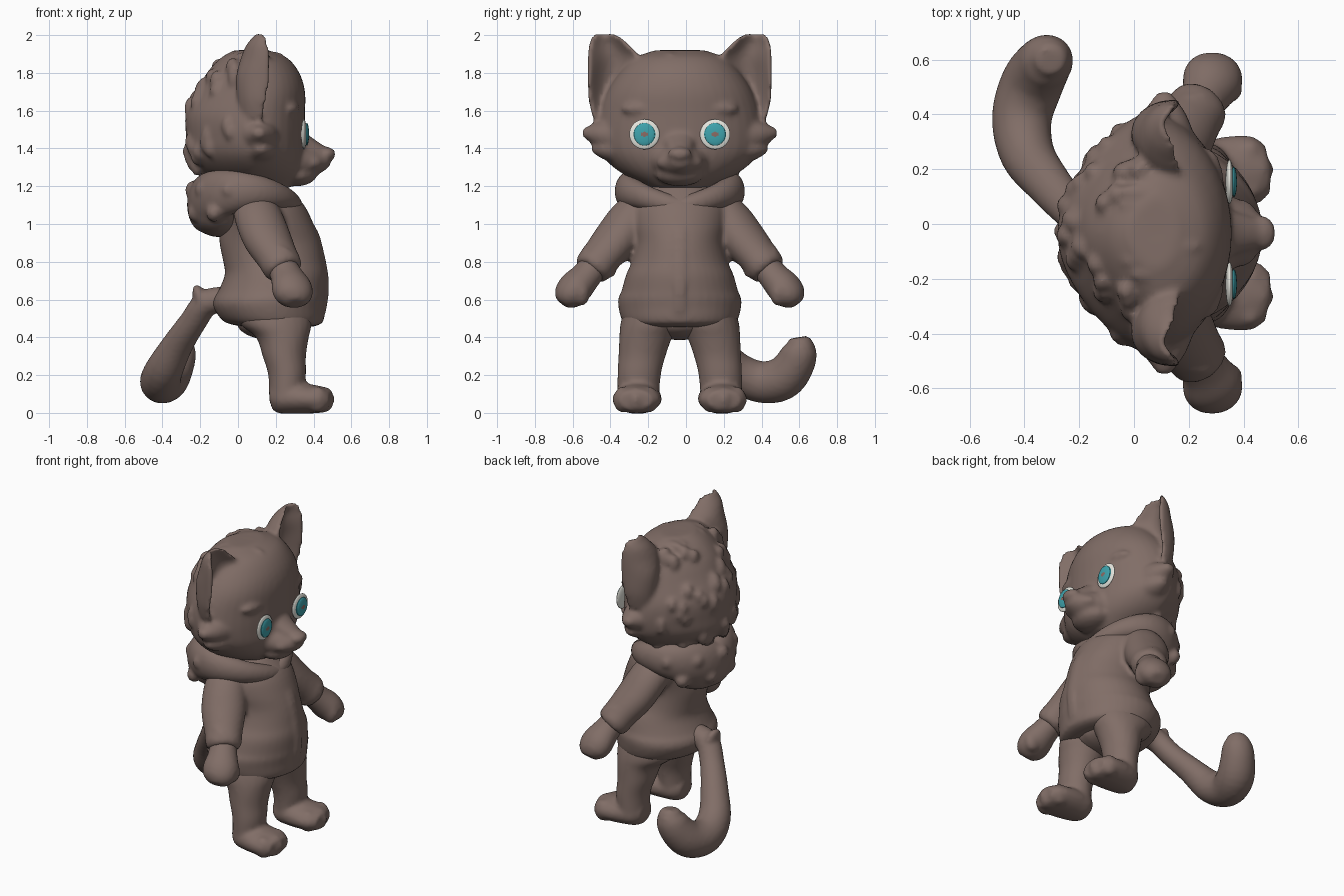
import bpy, bmesh, math, random
from mathutils import Vector, Matrix

random.seed(4)
if "Cube" in bpy.data.objects:
    bpy.data.objects.remove(bpy.data.objects["Cube"])
MID = -0.033  # plane of symmetry


def material(name, rgb):
    m = bpy.data.materials.new(name)
    m.use_nodes = True
    m.diffuse_color = (*rgb, 1)
    bsdf = m.node_tree.nodes["Principled BSDF"]
    bsdf.inputs["Base Color"].default_value = (*rgb, 1)
    bsdf.inputs["Roughness"].default_value = 0.8
    return m


BROWN = material("warm_brown", (0.22, 0.155, 0.135))
WHITE = material("eye_white", (0.80, 0.80, 0.74))
TEAL = material("iris_teal", (0.05, 0.37, 0.42))
PUPIL = material("pupil_brown", (0.26, 0.15, 0.13))


def ball(bm, c, r, turn=Matrix(), segments=16):
    m = Matrix.Translation(c) @ turn @ Matrix.Diagonal((*r, 1))
    bmesh.ops.create_uvsphere(bm, u_segments=segments, v_segments=segments * 3 // 4, radius=1, matrix=m)


def spline(pts, steps=4):
    """Smooth path through points that also carry their radii."""
    p = [Vector(q) for q in pts]
    p = [p[0]] + p + [p[-1]]
    out = []
    for a, b, c, d in zip(p, p[1:], p[2:], p[3:]):
        for i in range(steps):
            t = i / steps
            out.append(0.5 * (2 * b + (c - a) * t + (2 * a - 5 * b + 4 * c - d) * t * t
                              + (3 * b - a - 3 * c + d) * t ** 3))
    return out + [p[-1]]


def tube(bm, pts, flat=False, cupped=False, taper=0, n=24):
    """Loft of ellipses along x, y, z, radius, radius; flat keeps rings level,
    cupped hollows the front, taper narrows the back."""
    path = spline(pts)
    rings = []
    for i, q in enumerate(path):
        c, (ra, rb) = Vector(q[:3]), q[3:]
        u, v = Vector((1, 0, 0)), Vector((0, 1, 0))
        if not flat:
            t = (Vector(path[min(i + 1, len(path) - 1)][:3]) - Vector(path[max(i - 1, 0)][:3])).normalized()
            u = t.cross(Vector((0, 0, 1))).normalized()
            v = u.cross(t)
        ring = []
        for k in range(n):
            a = math.tau * k / n
            ca, sa = math.cos(a), math.sin(a)
            sa *= 1 - taper * max(0, -ca)
            if cupped and ca > 0:
                ca *= 1 - 1.5 * ca
            ring.append(bm.verts.new(c + u * ra * ca + v * rb * sa))
        rings.append(ring)
    for r, s in zip(rings, rings[1:]):
        for k in range(n):
            bm.faces.new((r[k], r[(k + 1) % n], s[(k + 1) % n], s[k]))
    bm.faces.new(rings[0][::-1])
    bm.faces.new(rings[-1])


def stack(bm, rows, y=0, **kw):
    """Level rings given as z, centre x, radius x, radius y."""
    tube(bm, [(cx, y, z, rx, ry) for z, cx, rx, ry in rows], flat=True, **kw)


def finish(name, bm, voxel=0.0145, smooth=4):
    me = bpy.data.meshes.new(name)
    bm.to_mesh(me)
    bm.free()
    ob = bpy.data.objects.new(name, me)
    ob.location.y = MID
    bpy.context.collection.objects.link(ob)
    me.materials.append(BROWN)
    for f in me.polygons:
        f.use_smooth = True
    if voxel:
        r = ob.modifiers.new("blend", "REMESH")
        r.mode, r.voxel_size, r.use_smooth_shade = "VOXEL", voxel, True
        s = ob.modifiers.new("soften", "SMOOTH")
        s.factor, s.iterations = 0.5, smooth
    return ob


# Head: skull, muzzle, bridge, nose, chin
bm = bmesh.new()
skull = [(1.19, .12, .15, .15), (1.27, .07, .26, .31), (1.36, .045, .31, .41),
         (1.46, .04, .315, .44), (1.58, .04, .315, .43), (1.70, .07, .285, .385),
         (1.80, .08, .245, .32), (1.88, .085, .175, .24), (1.92, .07, .09, .13)]
stack(bm, skull, taper=.3, n=40)
tube(bm, [(.18, 0, 1.36, .22, .14), (.33, 0, 1.335, .15, .10),
          (.42, 0, 1.335, .10, .07), (.48, 0, 1.35, .05, .04)])
tube(bm, [(.28, 0, 1.47, .10, .06), (.36, 0, 1.42, .08, .05), (.46, 0, 1.375, .05, .03)])
ball(bm, (.468, 0, 1.37), (.05, .065, .038))
ball(bm, (.31, 0, 1.265), (.11, .13, .065))
for s in (1, -1):
    # Muzzle pads, soft brows, pointed cheek tufts
    ball(bm, (.385, s * .05, 1.325), (.07, .075, .045))
    ball(bm, (.27, s * .17, 1.61), (.06, .14, .045))
    tube(bm, [(.10, s * .28, 1.46, .15, .12), (.11, s * .42, 1.475, .09, .075), (.11, s * .515, 1.485, .025, .02)])
    tube(bm, [(.11, s * .28, 1.40, .14, .10), (.12, s * .40, 1.40, .08, .06), (.12, s * .465, 1.40, .025, .02)])
    # Ears
    ears = [(.36, 1.56, .12, .11, .10), (.365, 1.66, .13, .135, .118), (.363, 1.78, .145, .155, .124),
            (.35, 1.88, .15, .135, .137), (.375, 1.95, .145, .10, .105), (.39, 1.99, .14, .06, .075),
            (.40, 2.012, .13, .03, .04)]
    tube(bm, [(cx, s * y, z, rx, ry) for y, z, cx, rx, ry in ears], flat=True, cupped=True)
# Fur locks spread over the back of the head, and a forelock
rings = spline(skull)
for i in range(50):
    z, cx, rx, ry = rings[4 + i * 7 % 23]
    a = math.pi + 2.7 * ((i * .618) % 1 - .5) + random.uniform(-.1, .1)
    c, w = math.cos(a), math.sin(a) * (1 - .3 * abs(math.cos(a)))
    ball(bm, (cx + .95 * rx * c, .95 * ry * w, z), (.038, .042, random.uniform(.045, .065)), segments=10)
for i in range(7):
    ball(bm, (random.uniform(.0, .18), .05 * (i - 3), 1.885), (.07, .03, .03), segments=10)
finish("head", bm)

# Eyes: white disc with a slightly raised iris, coloured by distance from its axis
for s, side in ((1, "left"), (-1, "right")):
    bm = bmesh.new()
    axis = Matrix.Rotation(math.pi / 2, 4, "Y")
    ball(bm, (.349, s * .187, 1.475), (.08, .08, .015), axis, 36)
    ball(bm, (.365, s * .187, 1.475), (.06, .055, .011), axis, 36)
    eye = finish(side + "_eye", bm, voxel=0)
    eye.data.materials.clear()
    for mat in (WHITE, TEAL, PUPIL):
        eye.data.materials.append(mat)
    for f in eye.data.polygons:
        r = math.hypot(f.center.y - s * .187, f.center.z - 1.475)
        if f.center.x > .35 and r < .06:
            f.material_index = 2 if r < .016 else 1

# Hoodie: body, hem, zip and sleeves
bm = bmesh.new()
stack(bm, [(.455, .22, .17, .24), (.48, .19, .26, .30), (.56, .165, .295, .325),
           (.61, .17, .297, .325), (.64, .18, .287, .31), (.73, .20, .27, .285), (.80, .19, .268, .255),
           (.90, .17, .268, .235), (1.0, .15, .25, .25), (1.1, .11, .24, .25), (1.2, .08, .18, .18)], n=40)
for s in (1, -1):
    tube(bm, [(.30, s * .012, 1.1, .01, .02), (.40, s * .012, .98, .014, .02),
              (.442, s * .012, .85, .014, .02), (.468, s * .012, .70, .014, .02),
              (.459, s * .012, .57, .014, .02), (.44, s * .012, .49, .01, .02)], flat=True, n=12)
    tube(bm, [(.08, s * .17, 1.11, .11, .10), (.11, s * .26, 1.03, .13, .11), (.155, s * .34, .92, .135, .11),
              (.21, s * .42, .82, .115, .10), (.235, s * .455, .775, .11, .10), (.25, s * .475, .75, .095, .085)])
    # Sleeve folds
    for x, y, z in ((.17, .37, .875), (.215, .425, .805)):
        ball(bm, (x, s * y, z), (.125, .115, .035), Matrix.Rotation(s * .75, 4, "X") @ Matrix.Rotation(.35, 4, "Y"))
finish("hoodie", bm)

# Hood: drooping loop, fuller behind, with a few soft folds
bm = bmesh.new()
loop = []
for i in range(25):
    a = math.tau * i / 24
    back = (1 - math.cos(a)) / 2
    loop.append((.055 + .235 * math.cos(a), .272 * math.sin(a),
                 1.085 + .08 * abs(math.sin(a)) + .015 * back, .055 + .035 * back, .055 + .09 * back))
tube(bm, loop)
ball(bm, (-.10, 0, 1.06), (.15, .24, .13))
for i in range(9):
    a = math.pi + .3 * (i - 4)
    ball(bm, (.055 + .29 * math.cos(a), .31 * math.sin(a), 1.12 + .06 * (-1) ** i), (.045, .055, .05))
finish("hood", bm)

for s, side in ((1, "left"), (-1, "right")):
    # Mitten hands with a thumb
    bm = bmesh.new()
    tube(bm, [(.23, s * .45, .78, .08, .075), (.26, s * .50, .72, .09, .08), (.285, s * .555, .66, .11, .09),
              (.30, s * .60, .61, .095, .075), (.305, s * .625, .58, .05, .04)])
    ball(bm, (.34, s * .52, .64), (.055, .045, .075))
    finish(side + "_hand", bm)

    # Legs and feet
    bm = bmesh.new()
    tube(bm, [(.255, s * .22, .06, .09, .11), (.26, s * .215, .20, .10, .115), (.245, s * .20, .30, .115, .125),
              (.235, s * .18, .40, .14, .14), (.20, s * .16, .47, .19, .155), (.18, s * .15, .56, .2, .14)], flat=True)
    tube(bm, [(.17, s * .215, .075, .06, .06), (.21, s * .215, .08, .10, .082), (.28, s * .22, .08, .12, .085),
              (.36, s * .225, .075, .13, .08), (.44, s * .23, .07, .125, .07), (.49, s * .235, .065, .085, .055)])
    for dy, x in ((-.07, .425), (0, .452), (.07, .42)):
        ball(bm, (x, s * (.232 + dy), .07), (.058, .05, .07))
    finish(side + "_leg", bm)

# Seat between the legs
bm = bmesh.new()
ball(bm, (.18, 0, .48), (.19, .20, .095))
finish("seat", bm)

# Tail, sweeping back and curling up to one side, with a flap of cloth at its root
bm = bmesh.new()
tube(bm, [(-.02, .02, .60, .07, .07), (-.16, .04, .585, .075, .07), (-.24, .10, .48, .075, .07),
          (-.32, .19, .36, .085, .08), (-.39, .29, .23, .10, .10), (-.41, .42, .165, .11, .11),
          (-.375, .54, .18, .115, .115), (-.335, .61, .26, .105, .105), (-.31, .635, .34, .09, .09),
          (-.305, .63, .40, .05, .05)])
ball(bm, (-.20, .04, .60), (.035, .07, .085), Matrix.Rotation(-.3, 4, "Y"))
finish("tail", bm)
